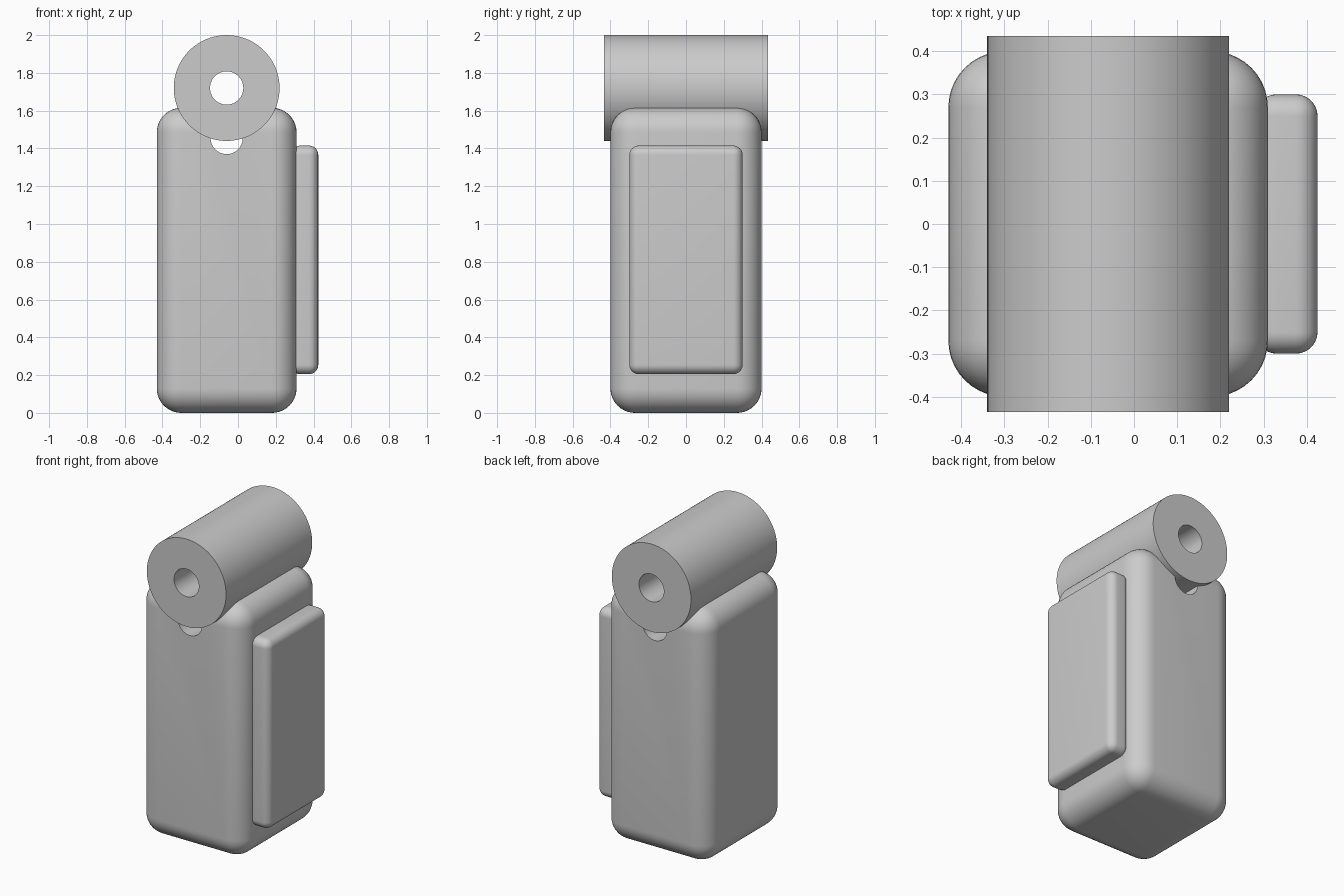
import bpy
import math

cube = bpy.data.objects.get("Cube")
if cube:
    bpy.data.objects.remove(cube, do_unlink=True)

grey = bpy.data.materials.new("plain grey")
grey.use_nodes = True
colour = (0.6, 0.6, 0.6, 1)
grey.diffuse_color = colour
grey.node_tree.nodes["Principled BSDF"].inputs["Base Color"].default_value = colour

AXIS_X = -0.06  # shared centre line of body and barrel


def apply_modifier(obj, name):
    bpy.context.view_layer.objects.active = obj
    bpy.ops.object.modifier_apply(modifier=name)


def rounded_box(name, low, high, radius):
    centre = [(a + b) / 2 for a, b in zip(low, high)]
    bpy.ops.mesh.primitive_cube_add(size=1, location=centre)
    obj = bpy.context.object
    obj.name = name
    obj.scale = [b - a for a, b in zip(low, high)]
    bpy.ops.object.transform_apply(location=False, rotation=False, scale=True)
    bevel = obj.modifiers.new("round", "BEVEL")
    bevel.width = radius
    bevel.segments = 10
    apply_modifier(obj, "round")
    obj.data.materials.append(grey)
    return obj


def cylinder_along_y(name, z, radius, length):
    bpy.ops.mesh.primitive_cylinder_add(
        vertices=96, radius=radius, depth=length,
        location=(AXIS_X, 0, z), rotation=(math.pi / 2, 0, 0))
    obj = bpy.context.object
    obj.name = name
    obj.data.materials.append(grey)
    return obj


def drill(obj, z, radius):
    cutter = cylinder_along_y("cutter", z, radius, 2)
    cutter.hide_render = True
    cut = obj.modifiers.new("bore", "BOOLEAN")
    cut.operation = "DIFFERENCE"
    cut.solver = "EXACT"
    cut.object = cutter
    apply_modifier(obj, "bore")
    bpy.data.objects.remove(cutter, do_unlink=True)


# Rounded main body with a through hole below the barrel
body = rounded_box("body", (-0.43, -0.4, 0), (0.31, 0.4, 1.615), 0.13)
drill(body, 1.455, 0.085)

# Side pad, sunk slightly into the body
pad = rounded_box("side_pad", (0.28, -0.3, 0.205), (0.425, 0.3, 1.415), 0.05)

# Hollow barrel across the top
barrel = cylinder_along_y("top_barrel", 1.72, 0.28, 0.87)
drill(barrel, 1.72, 0.088)

for part in (body, pad, barrel):
    bpy.ops.object.select_all(action="DESELECT")
    part.select_set(True)
    bpy.context.view_layer.objects.active = part
    bpy.ops.object.shade_smooth_by_angle(angle=math.radians(35))
